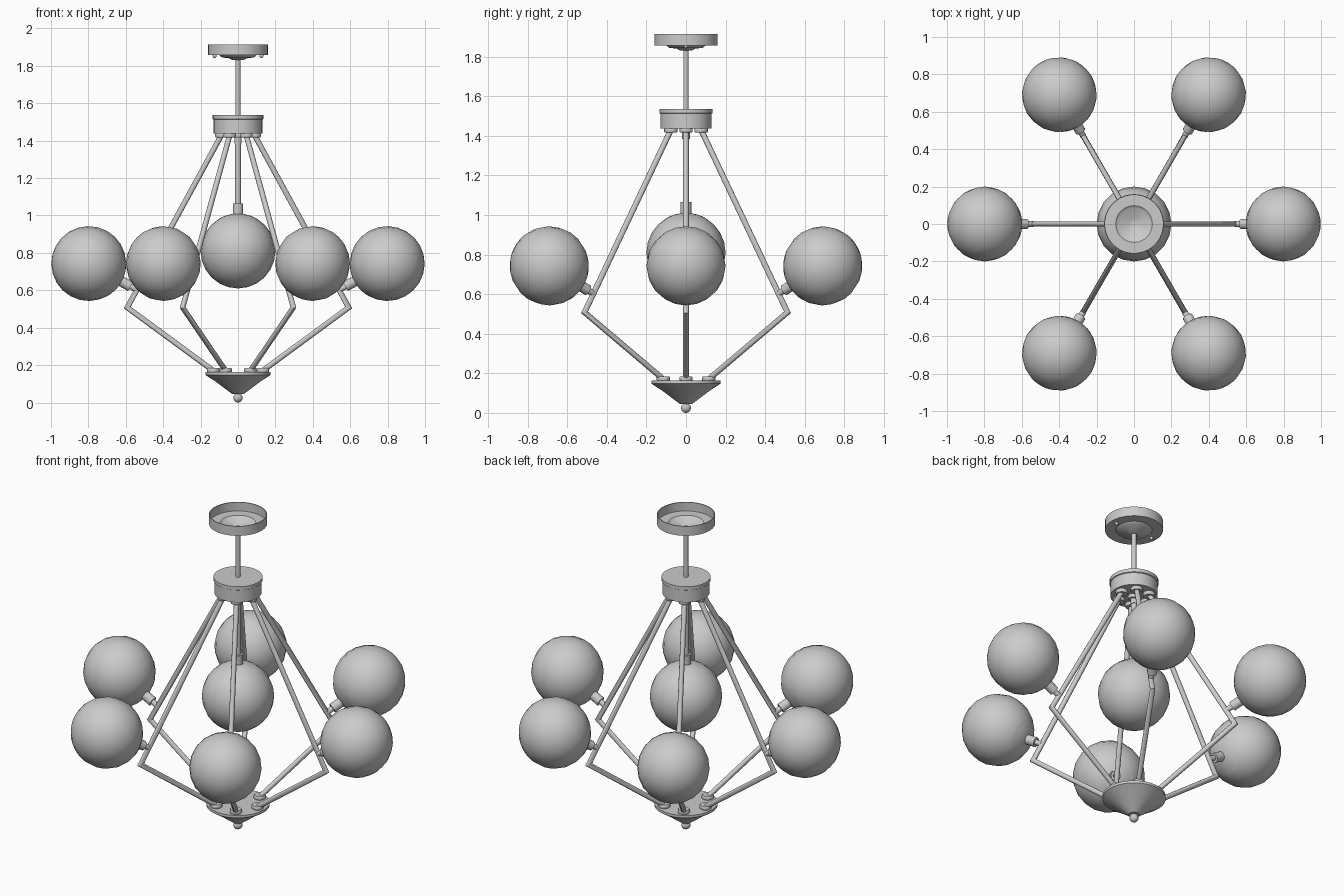
import bpy, bmesh
from math import sin, cos, pi, radians
from mathutils import Vector, Matrix

if "Cube" in bpy.data.objects:
    bpy.data.objects.remove(bpy.data.objects["Cube"])


def finish(name, bm, matrix=None):
    bmesh.ops.remove_doubles(bm, verts=bm.verts, dist=1e-5)
    bmesh.ops.recalc_face_normals(bm, faces=bm.faces)
    me = bpy.data.meshes.new(name)
    bm.to_mesh(me)
    bm.free()
    me.shade_smooth()
    me.set_sharp_from_angle(angle=radians(35))
    ob = bpy.data.objects.new(name, me)
    bpy.context.collection.objects.link(ob)
    if matrix:
        ob.matrix_world = matrix
    return ob


def skin(bm, rings):
    """Join successive closed vertex rings with quads."""
    n = len(rings[0])
    for a, b in zip(rings, rings[1:]):
        for i in range(n):
            j = (i + 1) % n
            bm.faces.new((a[i], a[j], b[j], b[i]))


def lathe(name, profile, n=32, matrix=None):
    """Revolve (radius, z) points about local z."""
    bm = bmesh.new()
    rings = [[bm.verts.new((r * cos(2 * pi * i / n), r * sin(2 * pi * i / n), z))
              for i in range(n)] for r, z in profile]
    skin(bm, rings)
    return finish(name, bm, matrix)


def rod(name, r, z0, z1, n=16, matrix=None):
    return lathe(name, [(0, z0), (r, z0), (r, z1), (0, z1)], n, matrix)


def mitred_tube(name, pts, r, matrix, n=12):
    """Tube through (x, z) points with mitred corners."""
    pts = [Vector((x, 0, z)) for x, z in pts]
    side = Vector((0, 1, 0))
    bm, rings = bmesh.new(), []
    for k, p in enumerate(pts):
        d0 = (p - pts[k - 1]).normalized() if k else (pts[1] - p).normalized()
        d1 = (pts[k + 1] - p).normalized() if k < len(pts) - 1 else d0
        m = (d0 + d1).normalized().cross(side)
        m /= m.dot(d0.cross(side))
        rings.append([bm.verts.new(p + r * (cos(2 * pi * i / n) * m + sin(2 * pi * i / n) * side))
                      for i in range(n)])
    skin(bm, rings)
    bm.faces.new(rings[0])
    bm.faces.new(rings[-1])
    return finish(name, bm, matrix)


def arc(r, a0, a1, steps, zc=0.0):
    """Profile arc, angles measured from the +z pole."""
    out = []
    for i in range(steps + 1):
        a = radians(a0 + (a1 - a0) * i / steps)
        out.append((r * sin(a), zc + r * cos(a)))
    return out


def lamp(label, matrix, stem_end):
    """Globe at the local origin with its socket towards +z."""
    lathe("globe_" + label, arc(0.2, 0, 180, 12), 20, matrix)
    lathe("globe_fitter_" + label, arc(0.2005, 0, 33, 4), 20, matrix)
    lathe("socket_" + label, [(0, 0.19), (0.028, 0.19), (0.028, 0.255), (0, 0.255)], 16, matrix)
    rod("stem_" + label, 0.016, 0.25, stem_end, 12, matrix)


# Ceiling canopy, an open cup with a stepped floor
outer = [(0.16, 1.915), (0.16, 1.857), (0.1, 1.857), (0.085, 1.845),
         (0.045, 1.84), (0.03, 1.83), (0, 1.83)]
inner = [(0, 1.835), (0.028, 1.835), (0.043, 1.845), (0.083, 1.85),
         (0.098, 1.862), (0.155, 1.862), (0.155, 1.915)]
lathe("canopy", outer + inner + outer[:1], 40)
for s in (-1, 1):
    lathe("canopy_screw", arc(0.011, 0, 180, 6), 10, Matrix.Translation((s * 0.125, 0, 1.853)))

# Hanging rod and upper hub
rod("hanging_rod", 0.013, 1.51, 1.84)
lathe("upper_hub", [(0, 1.536), (0.135, 1.536), (0.135, 1.515), (0.13, 1.512),
                    (0.13, 1.438), (0, 1.438)], 40)

# Lower dish and finial
lathe("lower_dish", [(0, 0.163), (0.175, 0.163), (0.175, 0.148), (0.12, 0.112),
                     (0.03, 0.045), (0, 0.045)], 40)
lathe("finial", arc(0.025, 0, 180, 10, 0.025), 16)

# Centre lamp hanging from the hub
collar = [(0, 0.012), (0.03, 0.012), (0.034, 0.006), (0.034, -0.006), (0.03, -0.012), (0, -0.012)]
lathe("centre_collar", collar, 20, Matrix.Translation((0, 0, 1.428)))
rod("centre_nipple", 0.019, 1.385, 1.42)
lamp("centre", Matrix.Translation((0, 0, 0.81)), 0.62)

# Six bent arms, each with collars and a globe square to the upper tube
top, elbow, low = (0.088, 1.43), (0.592, 0.508), (0.132, 0.17)
globe = Vector((0.798, 0, 0.743))
e = Vector((elbow[0], 0, elbow[1]))
u = (Vector((top[0], 0, top[1])) - e).normalized()
to_arm = e + u * (globe - e).dot(u) - globe
tilt = Matrix.Translation(globe) @ to_arm.to_track_quat('Z', 'Y').to_matrix().to_4x4()
for k in range(6):
    spin = Matrix.Rotation(k * pi / 3, 4, 'Z')
    mitred_tube(f"arm_{k}", [top, elbow, low], 0.0145, spin)
    lathe(f"upper_collar_{k}", collar, 20, spin @ Matrix.Translation((top[0], 0, 1.428)))
    lathe(f"lower_collar_{k}", collar, 20, spin @ Matrix.Translation((low[0], 0, 0.172)))
    lamp(f"arm_{k}", spin @ tilt, to_arm.length)
